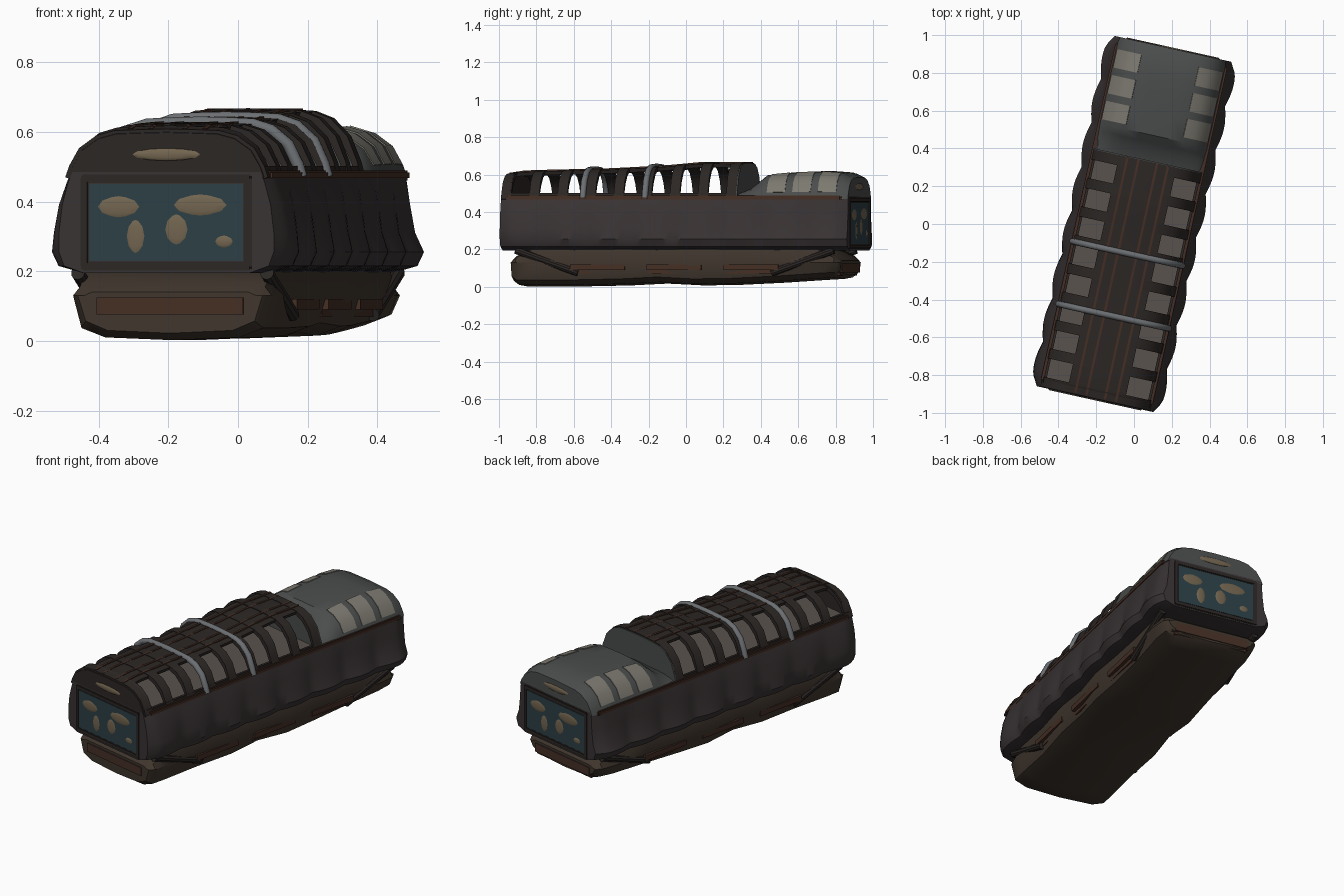
import bpy, bmesh, math
from mathutils import Matrix, Vector

if "Cube" in bpy.data.objects:
    bpy.data.objects.remove(bpy.data.objects["Cube"])

ROT = Matrix.Rotation(math.radians(-12.5), 4, 'Z')   # the whole carriage stands askew
MATS = {}
COLORS = {
    "dark": (0.025, 0.02, 0.018, 1), "wall": (0.04, 0.032, 0.033, 1), "rust": (0.06, 0.028, 0.018, 1),
    "brass": (0.05, 0.036, 0.026, 1), "steel": (0.15, 0.16, 0.17, 1), "grey": (0.07, 0.073, 0.073, 1),
    "glass": (0.2, 0.19, 0.16, 1), "sea": (0.025, 0.05, 0.06, 1), "land": (0.17, 0.13, 0.08, 1),
    "deck": (0.1, 0.085, 0.075, 1),
}


def material(color):
    if color not in MATS:
        MATS[color] = bpy.data.materials.new(color)
        MATS[color].diffuse_color = COLORS[color]
    return MATS[color]


def add(name, bm, color):
    bmesh.ops.recalc_face_normals(bm, faces=bm.faces)
    bm.transform(ROT)
    me = bpy.data.meshes.new(name)
    bm.to_mesh(me)
    bm.free()
    me.materials.append(material(color))
    ob = bpy.data.objects.new(name, me)
    bpy.context.collection.objects.link(ob)
    return ob


def sweep(name, rings, color):
    """Join closed rings [(y, [(x, z), ...])] and cap both ends."""
    bm = bmesh.new()
    loops = [[bm.verts.new((x, y, z)) for x, z in pts] for y, pts in rings]
    n = len(loops[0])
    for a, b in zip(loops, loops[1:]):
        for i in range(n):
            bm.faces.new((a[i], a[(i + 1) % n], b[(i + 1) % n], b[i]))
    bm.faces.new(loops[0])
    bm.faces.new(loops[-1])
    return add(name, bm, color)


def mirror(half):
    return half + [(-x, z) for x, z in reversed(half) if x > 1e-6]


def shell(name, ys, outline, th, color):
    """Thin curved sheet following outline(y), th thick inward."""
    rings = []
    for y in ys:
        o = outline(y)
        inner = [(x * (1 - th * 2.5), z - th * (0.3 + 0.7 * (z > 0.55))) for x, z in reversed(o)]
        rings.append((y, o + inner))
    return sweep(name, rings, color)


def box(name, center, size, color, bevel=0.0):
    bm = bmesh.new()
    bmesh.ops.create_cube(bm, size=1)
    bm.transform(Matrix.Translation(center) @ Matrix.Diagonal((*size, 1)))
    if bevel:
        bmesh.ops.bevel(bm, geom=bm.edges[:], offset=bevel, segments=2, affect='EDGES')
    return add(name, bm, color)


def interp(y, table):
    for (y0, a), (y1, b) in zip(table, table[1:]):
        if y <= y1:
            return a + (b - a) * max(0, (y - y0) / (y1 - y0))
    return table[-1][1]


def arch(t, w=1.0):
    h = t - 0.47
    return [(0.298 * w, 0.47), (0.287 * w, 0.47 + h * 0.23), (0.258 * w, 0.47 + h * 0.6),
            (0.208 * w, 0.47 + h * 0.86), (0.155 * w, 0.47 + h * 0.965), (0.08 * w, t - 0.002), (0, t)]


front_top = lambda y: interp(y, [(-0.95, 0.605), (-0.85, 0.62), (-0.4, 0.63), (-0.1, 0.645), (0.12, 0.665), (0.35, 0.664)])
rear_top = lambda y: interp(y, [(0.34, 0.505), (0.4, 0.53), (0.48, 0.60), (0.6, 0.612), (0.8, 0.62), (0.9, 0.61), (0.95, 0.585)])

# main hull with swelling side bays, slimmer above the sill toward the rear
rings = []
for i in range(81):
    y = -0.95 + 1.9 * i / 80
    end = 1 - 0.06 * max(0, (abs(y) - 0.89) / 0.06)
    b = 0.02 * abs(math.sin((y + 0.95) * math.pi / 0.2375))
    k = interp(y, [(-0.95, 0.022), (0.0, 0.012), (0.95, 0)])
    rings.append((y, mirror([(0.26 * end, 0.195), (0.32 * end + b * 0.8, 0.215), (0.336 * end + b, 0.255),
                             ((0.314 + k) * end + b * 0.7, 0.31), ((0.304 + k) * end + b * 0.4, 0.39),
                             ((0.3 + k / 3) * end, 0.455), (0.294 * end, 0.485)])))
sweep("hull", rings, "wall")
box("deck", (0, -0.3, 0.486), (0.56, 1.28, 0.006), "deck")

# undercarriage, sagging at the front and tucked in at both ends
rings = []
for y, w, top, lift in [(-0.9, 0.92, 0.14, 0.02), (-0.87, 0.99, 0.165, 0), (-0.78, 1, 0.21, 0), (-0.55, 0.98, 0.21, 0),
                        (-0.3, 1.03, 0.21, 0.005), (-0.1, 0.98, 0.21, 0.015), (0.1, 1.04, 0.21, 0.005),
                        (0.3, 1, 0.21, 0.008), (0.55, 0.98, 0.21, 0.02), (0.78, 1, 0.21, 0.035),
                        (0.87, 0.96, 0.165, 0.04), (0.9, 0.88, 0.14, 0.06)]:
    z0 = lift + 0.002
    rings.append((y, mirror([(0, z0), (0.2 * w, z0 + 0.008), (0.27 * w, z0 + 0.035),
                             (0.295 * w, min(0.13, top - 0.01)), (0.275 * w, top - 0.01), (0.25 * w, top)])))
sweep("undercarriage", rings, "brass")

for s in (-1, 1):
    # tanks and slanted braces along the undercarriage
    for y in (-0.42, 0.0, 0.42):
        box("side_tank", (s * 0.27, y, 0.105), (0.06, 0.34, 0.07), "rust", 0.02)
    for e in (-1, 1):
        bm = bmesh.new()
        bmesh.ops.create_cone(bm, cap_ends=True, segments=10, radius1=0.02, radius2=0.02, depth=0.36)
        d = Vector((0, e * 0.34, 0.12))
        bm.transform(Matrix.Translation((s * 0.278, e * 0.7, 0.135)) @ d.to_track_quat('Z', 'Y').to_matrix().to_4x4())
        add("slanted_brace", bm, "dark")
    # waist rail
    box("upper_rail", (s * 0.292, 0, 0.475), (0.022, 1.83, 0.028), "rust", 0.006)
    # window sill under the canopy openings
    box("window_sill", (s * 0.282, -0.3, 0.492), (0.014, 1.26, 0.02), "dark")

# front canopy: roof spine, ribs with open windows between, end walls
N = 16
ys = [-0.94 + 1.28 * i / N for i in range(N + 1)]
shell("roof_spine", ys, lambda y: mirror(arch(front_top(y))[4:]), 0.02, "dark")
for i in range(9):
    y = -0.92 + i * 0.154
    shell("roof_rib", (y - 0.027, y + 0.027), lambda q: mirror(arch(front_top(q) + 0.003)), 0.022, "dark")
sweep("front_end_wall", [(-0.95, mirror(arch(0.598, 0.96))), (-0.9, mirror(arch(0.618)))], "dark")
sweep("canopy_rear_wall", [(0.3, mirror(arch(0.665))), (0.345, mirror(arch(0.662)))], "grey")
for s in (-1, 1):
    for x in (0.05, 0.11):
        rings = [(y, [(s * x - 0.006, front_top(y) - 0.01), (s * x + 0.006, front_top(y) - 0.01),
                      (s * x + 0.006, front_top(y) + 0.003), (s * x - 0.006, front_top(y) + 0.003)]) for y in ys]
        sweep("roof_seam", rings, "rust")

# pale cables strapped over the canopy
for y in (-0.5, -0.16):
    cu = bpy.data.curves.new("roof_cable", 'CURVE')
    cu.dimensions = '3D'
    cu.bevel_depth = 0.017
    cu.bevel_resolution = 3
    sp = cu.splines.new('POLY')
    pts = mirror(arch(front_top(y)))
    sp.points.add(len(pts) - 1)
    for p, (x, z) in zip(sp.points, pts):
        p.co = (*(ROT @ Vector((x, y, z))), 1)
    bpy.context.collection.objects.link(bpy.data.objects.new("roof_cable", cu))
    cu.materials.append(material("steel"))

# solid rear cabin roof with pale skylights
ys = [0.34, 0.4, 0.44, 0.48, 0.6, 0.7, 0.8, 0.9, 0.95]
sweep("rear_cabin_roof", [(y, mirror(arch(rear_top(y), 0.96 if y > 0.94 else 1))) for y in ys], "grey")
for s in (-1, 1):
    for y in (0.56, 0.7, 0.84):
        shell("skylight", (y - 0.055, y + 0.045),
              lambda q: [(s * x * 1.005, z + 0.004) for x, z in arch(rear_top(q))[1:5]], 0.012, "glass")

# map panels on both ends, framed, with simple land patches, and a crest above
for e in (-1, 1):
    box("end_panel", (0, e * 0.945, 0.34), (0.46, 0.016, 0.23), "sea", 0.004)
    for x in (-0.24, 0.24):
        box("panel_post", (x, e * 0.945, 0.34), (0.025, 0.022, 0.26), "dark", 0.004)
    for z in (0.215, 0.465):
        box("panel_bar", (0, e * 0.945, z), (0.5, 0.022, 0.025), "dark", 0.004)
    for x, z, w, h in ((-0.14, 0.385, 0.07, 0.035), (-0.09, 0.3, 0.03, 0.055), (0.03, 0.32, 0.038, 0.05),
                       (0.1, 0.39, 0.09, 0.035), (0.17, 0.285, 0.03, 0.02), (0, 0.535, 0.1, 0.018)):
        bm = bmesh.new()
        bmesh.ops.create_uvsphere(bm, u_segments=12, v_segments=6, radius=1)
        bm.transform(Matrix.Translation((-e * x, e * 0.95, z)) @ Matrix.Diagonal((w, 0.006, h, 1)))
        add("land_patch" if z < 0.5 else "crest_ornament", bm, "land")
    box("buffer_beam", (0, e * 0.88, 0.1), (0.46, 0.05, 0.08), "rust", 0.015)

# smooth shading with sharp edges kept
for ob in bpy.context.scene.objects:
    if ob.type == 'MESH':
        ob.select_set(True)
        bpy.context.view_layer.objects.active = ob
bpy.ops.object.shade_smooth_by_angle(angle=math.radians(35))

for m in bpy.data.materials:
    if m.users and not m.is_grease_pencil:
        m.use_nodes = True
        m.node_tree.nodes["Principled BSDF"].inputs["Base Color"].default_value = m.diffuse_color
